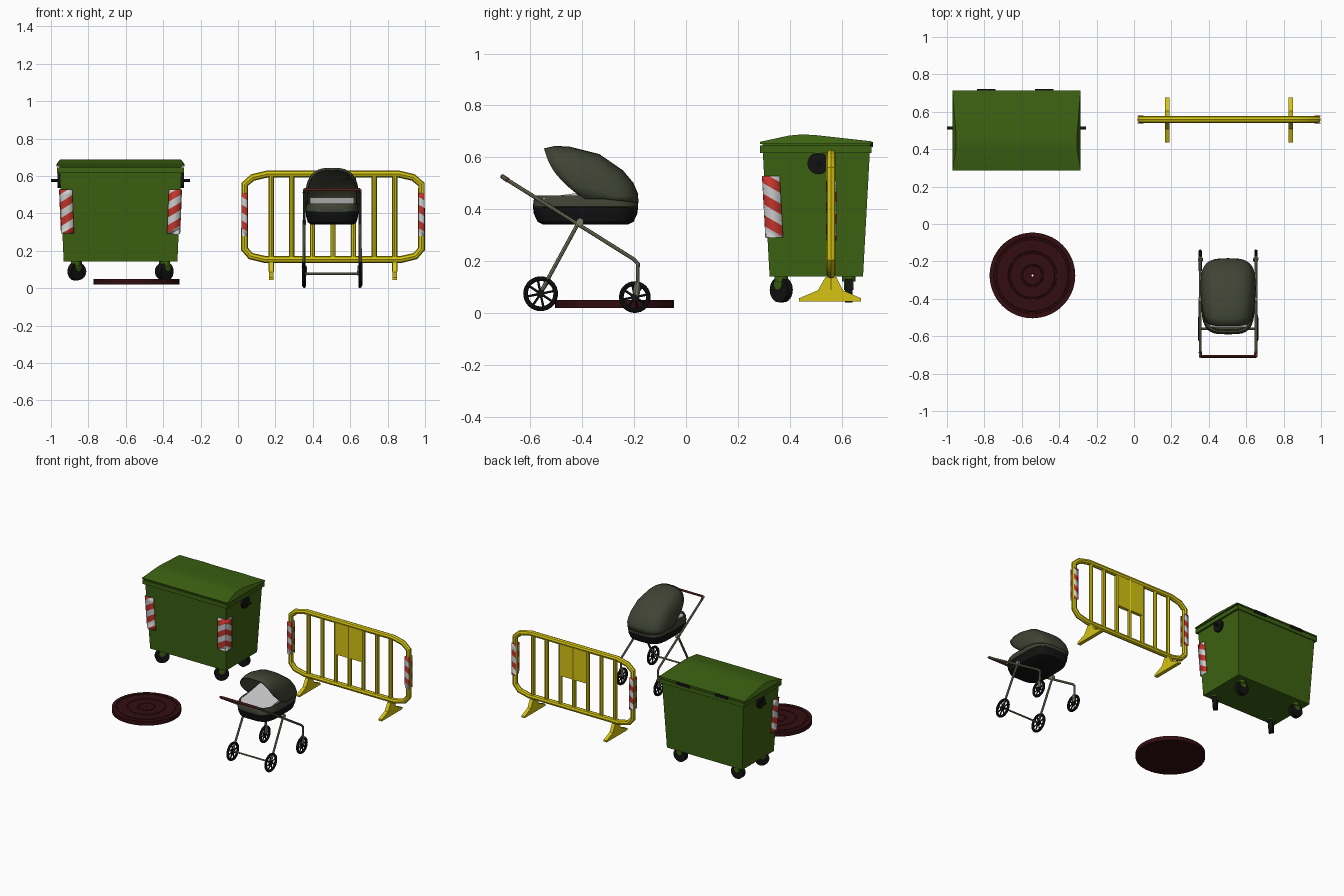
import bpy, bmesh, math
from mathutils import Vector, Matrix

if "Cube" in bpy.data.objects:
    bpy.data.objects.remove(bpy.data.objects["Cube"])

def mat(name, r, g, b):
    m = bpy.data.materials.new(name)
    m.diffuse_color = (r, g, b, 1)
    m.use_nodes = True
    m.node_tree.nodes["Principled BSDF"].inputs["Base Color"].default_value = m.diffuse_color
    return m

GREEN = mat("bin green", .045, .12, .006)
BLACK = mat("black rubber", .006, .006, .006)
WHITE = mat("white", .62, .62, .62)
RED = mat("reflector red", .55, .035, .025)
YELLOW = mat("barrier yellow", .66, .55, .006)
MAROON = mat("dark red iron", .032, .004, .005)
FABRIC = mat("grey green fabric", .05, .056, .034)
METAL = mat("beige metal", .2, .2, .13)
LEATHER = mat("brown red grip", .13, .025, .018)

def finish(name, bm, *mats):
    bmesh.ops.recalc_face_normals(bm, faces=bm.faces[:])
    me = bpy.data.meshes.new(name)
    bm.to_mesh(me)
    bm.free()
    for m in mats:
        me.materials.append(m)
    ob = bpy.data.objects.new(name, me)
    bpy.context.collection.objects.link(ob)
    return ob

def box(name, m, x0, x1, y0, y1, z0, z1, taper=(0, 0)):
    """Box whose bottom is drawn in by taper on each side."""
    bm = bmesh.new()
    bmesh.ops.create_cube(bm, size=1)
    for v in bm.verts:
        tx, ty = taper if v.co.z < 0 else (0, 0)
        v.co = ((x0 + tx if v.co.x < 0 else x1 - tx),
                (y0 + ty if v.co.y < 0 else y1 - ty),
                (z0 if v.co.z < 0 else z1))
    return finish(name, bm, m)

def extrude_x(name, m, pts, x0, x1):
    bm = bmesh.new()
    f = bm.faces.new([bm.verts.new((x0, y, z)) for y, z in pts])
    g = bmesh.ops.extrude_face_region(bm, geom=[f])["geom"]
    bmesh.ops.translate(bm, vec=(x1 - x0, 0, 0),
                        verts=[v for v in g if isinstance(v, bmesh.types.BMVert)])
    return finish(name, bm, m)

def cyl(name, m, c, axis, r, depth, seg=24):
    bm = bmesh.new()
    rot = Vector(axis).to_track_quat('Z', 'Y').to_matrix().to_4x4()
    bmesh.ops.create_cone(bm, cap_ends=True, segments=seg, radius1=r, radius2=r,
                          depth=depth, matrix=Matrix.Translation(c) @ rot)
    return finish(name, bm, m)

def tube(name, m, pts, r, closed=False):
    cu = bpy.data.curves.new(name, 'CURVE')
    cu.dimensions = '3D'
    cu.bevel_depth, cu.bevel_resolution, cu.use_fill_caps = r, 2, True
    sp = cu.splines.new('POLY')
    sp.points.add(len(pts) - 1)
    for p, c in zip(sp.points, pts):
        p.co = (*c, 1)
    sp.use_cyclic_u = closed
    cu.materials.append(m)
    ob = bpy.data.objects.new(name, cu)
    bpy.context.collection.objects.link(ob)
    bpy.ops.object.select_all(action='DESELECT')
    ob.select_set(True)
    bpy.context.view_layer.objects.active = ob
    bpy.ops.object.convert(target='MESH')

def striped(name, origin, u, v, slope):
    """Thin plate cut into diagonal red and white bands."""
    o, u, v = Vector(origin), Vector(u), Vector(v)
    w, h, step = u.length, v.length, .042
    bm = bmesh.new()
    bm.faces.new([bm.verts.new(p) for p in ((0, 0, 0), (w, 0, 0), (w, h, 0), (0, h, 0))])
    for i in range(-4, 12):
        bmesh.ops.bisect_plane(bm, geom=bm.verts[:] + bm.edges[:] + bm.faces[:],
                               plane_co=(0, i * step, 0), plane_no=(slope, 1, 0))
    for f in bm.faces:
        c = f.calc_center_median()
        f.material_index = math.floor((c.y + slope * c.x) / step) % 2
    for p in bm.verts:
        p.co = o + u * (p.co.x / w) + v * (p.co.y / h)
    ob = finish(name, bm, WHITE, RED)
    s = ob.modifiers.new("thickness", 'SOLIDIFY')
    s.thickness, s.offset = .005, 0

# ---------- waste bin ----------
BX = -.628
box("bin_body", GREEN, BX - .327, BX + .327, .294, .71, .142, .655, (.023, .028))
box("bin_rim", GREEN, BX - .34, BX + .34, .285, .715, .617, .646)
lid = extrude_x("bin_lid", GREEN, [(.285, .652), (.285, .66), (.396, .684), (.44, .688),
                (.49, .687), (.715, .662), (.715, .652)], BX - .343, BX + .343)
for p in lid.data.vertices:
    if p.co.z > .67:
        p.co.x = BX + (p.co.x - BX) * .945
for x in (-.79, -.48):
    box("bin_hinge", BLACK, x - .05, x + .05, .7, .721, .64, .66)
for s in (-1, 1):
    cyl("bin_side_disc", BLACK, (BX + s * .327, .51, .577), (1, 0, 0), .042, .022)
    cyl("bin_lift_pin", BLACK, (BX + s * .345, .513, .577), (1, 0, 0), .008, .055, 12)
    # corner reflectors, following the slope of the walls
    xe = BX + s * .3145
    striped("bin_front_reflector", (xe, .308, .292), (-s * .066, 0, 0), (s * .010, -.013, .237), s * .6)
    striped("bin_side_reflector", (xe + s * .002, .308, .292), (0, .066, 0), (s * .010, -.013, .237), s * .6)
    # casters: front pair swivelled, rear pair sideways
    for n, c, ax in (("front", (BX + s * .239, .367, .09), (1, -1, 0)),
                     ("rear", (BX + s * .231, .627, .09), (0, 1, 0))):
        cyl(f"bin_{n}_wheel", BLACK, c, ax, .048, .03)
        a = Vector(ax).normalized()
        for k in (-1, 1):
            b = Vector(c) + a * k * .017
            cyl(f"bin_{n}_fork", GREEN, (b.x, b.y, .112), a, .022, .004, 12)
        cyl(f"bin_{n}_stem", GREEN, (c[0], c[1], .137), (0, 0, 1), .026, .03, 12)

# ---------- crowd barrier ----------
CX, CY = .508, .559
half = [(.35, .611), (.43, .592), (.473, .555), (.473, .21), (.44, .172), (.36, .153)]
ring = half + [(-x, z) for x, z in reversed(half)]
tube("barrier_frame", YELLOW, [(CX + x, CY, z) for x, z in ring], .019, True)
for i in range(-3, 4):
    x = CX + i * .11
    tube("barrier_bar", YELLOW, [(x, CY, .09 if abs(i) == 3 else .15), (x, CY, .61)], .014)
box("barrier_panel", YELLOW, CX - .115, CX + .115, CY - .012, CY + .012, .37, .61)
for s in (-1, 1):
    x = CX + s * .33
    extrude_x("barrier_foot", YELLOW, [(.435, .045), (.675, .045), (.675, .057), (.605, .088),
              (.578, .14), (.538, .14), (.508, .088), (.435, .057)], x - .013, x + .013)
    for k in (-1, 1):
        striped("barrier_reflector", (CX + s * .473 - .017, CY + k * .018, .28),
                (.034, 0, 0), (0, 0, .23), -.6 * k)

# ---------- manhole cover: turned profile with rings and a pick hole ----------
bm = bmesh.new()
prof = [(.005, .02), (.229, .02), (.229, .05), (.205, .05), (.203, .046), (.193, .046), (.191, .05),
        (.13, .05), (.128, .047), (.12, .047), (.118, .05), (.06, .05), (.058, .047), (.052, .047),
        (.05, .05), (.005, .05)]
N = 64
rows = [[bm.verts.new((-.543 + r * math.cos(a), -.275 + r * math.sin(a), z)) for r, z in prof]
        for a in (2 * math.pi * i / N for i in range(N))]
for i in range(N):
    for j in range(len(prof)):
        k = (j + 1) % len(prof)
        bm.faces.new((rows[i][j], rows[i][k], rows[(i + 1) % N][k], rows[(i + 1) % N][j]))
finish("manhole_cover", bm, MAROON)

# ---------- baby carriage ----------
PX = .503
def power(v, e):
    return math.copysign(abs(v) ** e, v)

# basket: rounded rings, black tub below and fabric above, open with an inner floor
bm = bmesh.new()
N = 40
levels = [(.115, .165, .342), (.13, .185, .352), (.139, .2, .385), (.141, .202, .408), (.143, .203, .41),
          (.141, .2, .435), (.136, .193, .453), (.126, .183, .453), (.122, .178, .425)]
rings = [[bm.verts.new((PX + a * power(math.cos(t), .55), -.387 + b * power(math.sin(t), .55), z))
          for t in (2 * math.pi * i / N for i in range(N))] for a, b, z in levels]
for k in range(len(rings) - 1):
    for i in range(N):
        j = (i + 1) % N
        f = bm.faces.new((rings[k][i], rings[k][j], rings[k + 1][j], rings[k + 1][i]))
        f.material_index = 0 if k < 3 else 1
bm.faces.new(rings[0][::-1])
bm.faces.new(rings[-1]).material_index = 1
finish("basket", bm, BLACK, FABRIC)
extrude_x("white_lining", WHITE, [(-.55, .42), (-.225, .42), (-.225, .45), (-.28, .485), (-.38, .468),
          (-.55, .445)], PX - .118, PX + .118)

# hood: arches (base y, top y, top z, half width, bulge)
bm = bmesh.new()
arches = [(-.395, -.546, .632, .132, .03), (-.385, -.505, .641, .138, .02), (-.375, -.45, .639, .142, .012),
          (-.36, -.335, .61, .145, 0), (-.335, -.245, .548, .145, 0), (-.32, -.205, .5, .143, 0),
          (-.31, -.188, .46, .141, 0), (-.305, -.186, .425, .138, 0)]
N = 28
grid = []
for by, ty, tz, hw, bulge in arches:
    row = []
    for i in range(N + 1):
        t = math.pi * i / N
        s = max(math.sin(t), 0) ** .65
        row.append(bm.verts.new((PX + hw * power(math.cos(t), .65),
                                 by + (ty - by) * s - bulge * math.sin(math.pi * s),
                                 .44 + (tz - .44) * s)))
    grid.append(row)
for a, b in zip(grid, grid[1:]):
    for i in range(N):
        bm.faces.new((a[i], a[i + 1], b[i + 1], b[i]))
hood = finish("hood", bm, FABRIC)
sol = hood.modifiers.new("thickness", 'SOLIDIFY')
sol.thickness, sol.offset = .006, 0

def carriage_wheel(name, c, r):
    bpy.ops.mesh.primitive_torus_add(location=c, rotation=(0, math.pi / 2, 0), major_radius=r - .009,
                                     minor_radius=.009, major_segments=32, minor_segments=8)
    ob = bpy.context.object
    ob.name = name + "_tyre"
    ob.data.materials.append(BLACK)
    cyl(name + "_hub", BLACK, c, (1, 0, 0), .016, .018, 16)
    for i in range(4):
        d = Vector((0, math.cos(i * math.pi / 4 + .2), math.sin(i * math.pi / 4 + .2)))
        cyl(name + "_spoke", BLACK, c, d, .0045, 2 * r - .015, 6)

for s in (-1, 1):
    x = PX + s * .149
    tube("push_frame", METAL, [(x, -.71, .527), (x, -.2, .207), (x, -.185, .19), (x, -.187, .085)], .0075)
    tube("rear_leg", METAL, [(x, -.405, .365), (x + s * .004, -.56, .08)], .0075)
    cyl("frame_joint", METAL, (x, -.408, .352), (1, 0, 0), .014, .018, 12)
    tube("front_fork", METAL, [(x, -.186, .12), (x - s * .002, -.192, .07)], .014)
    carriage_wheel("rear_wheel", (x + s * .004, -.56, .075), .067)
    carriage_wheel("front_wheel", (x, -.197, .062), .061)
tube("rear_axle", METAL, [(PX - .15, -.56, .077), (PX + .15, -.56, .077)], .006)
tube("push_handle", LEATHER, [(PX - .149, -.685, .511), (PX - .144, -.708, .527), (PX + .144, -.708, .527),
                              (PX + .149, -.685, .511)], .009)

# smooth round surfaces, keep hard edges
for ob in bpy.data.objects:
    ob.select_set(ob.type == 'MESH')
bpy.ops.object.shade_smooth_by_angle(angle=math.radians(35))
